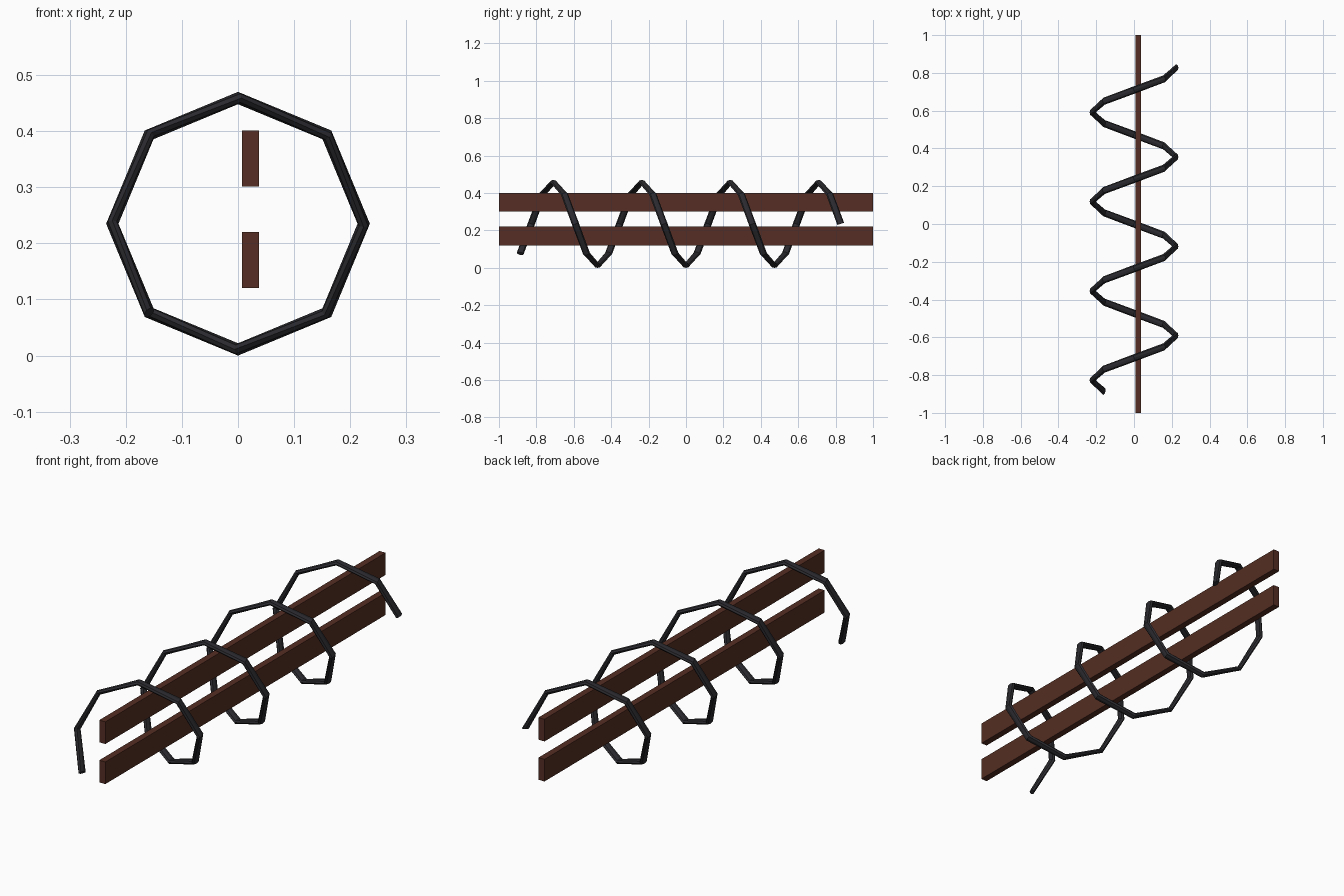
import bpy, bmesh, math
from mathutils import Vector

if "Cube" in bpy.data.objects:
    bpy.data.objects.remove(bpy.data.objects["Cube"])

def material(name, col):
    m = bpy.data.materials.new(name)
    m.diffuse_color = (*col, 1)
    m.use_nodes = True
    m.node_tree.nodes["Principled BSDF"].inputs["Base Color"].default_value = m.diffuse_color
    return m

brown = material("brown wood", (0.09, 0.027, 0.017))
black = material("black wire", (0.024, 0.024, 0.029))

def finish(name, bm, mat):
    bmesh.ops.recalc_face_normals(bm, faces=bm.faces)
    me = bpy.data.meshes.new(name)
    bm.to_mesh(me)
    bm.free()
    me.materials.append(mat)
    ob = bpy.data.objects.new(name, me)
    bpy.context.collection.objects.link(ob)

# Two long planks
for name, z in (("lower_plank", 0.17), ("upper_plank", 0.351)):
    bm = bmesh.new()
    bmesh.ops.create_cube(bm, size=1)
    for v in bm.verts:
        v.co = Vector((v.co.x * 0.03 + 0.022, v.co.y * 2, v.co.z * 0.1 + z))
    finish(name, bm, brown)

# Eight-step helical wire wound round the planks
R, CZ, STEP, SIDES = 0.224, 0.235, 0.0591, 8
HALF_R, HALF_W = 0.011, 0.019
bm = bmesh.new()
rings = []
for k in range(-15, 15):
    a = -math.pi / 2 - k * math.pi / 4
    radial = Vector((math.cos(a), 0, math.sin(a)))
    tangent = Vector((math.sin(a) * R * math.pi / 4, STEP, -math.cos(a) * R * math.pi / 4)).normalized()
    side = tangent.cross(radial)
    c = Vector((0, k * STEP, CZ)) + radial * R
    rings.append([bm.verts.new(c + radial * HALF_R * math.cos(t) + side * HALF_W * math.sin(t))
                  for t in (2 * math.pi * i / SIDES for i in range(SIDES))])
for r, s in zip(rings, rings[1:]):
    for i in range(SIDES):
        j = (i + 1) % SIDES
        bm.faces.new((r[i], r[j], s[j], s[i]))
bm.faces.new(rings[0])
bm.faces.new(rings[-1])
finish("coil_wire", bm, black)
